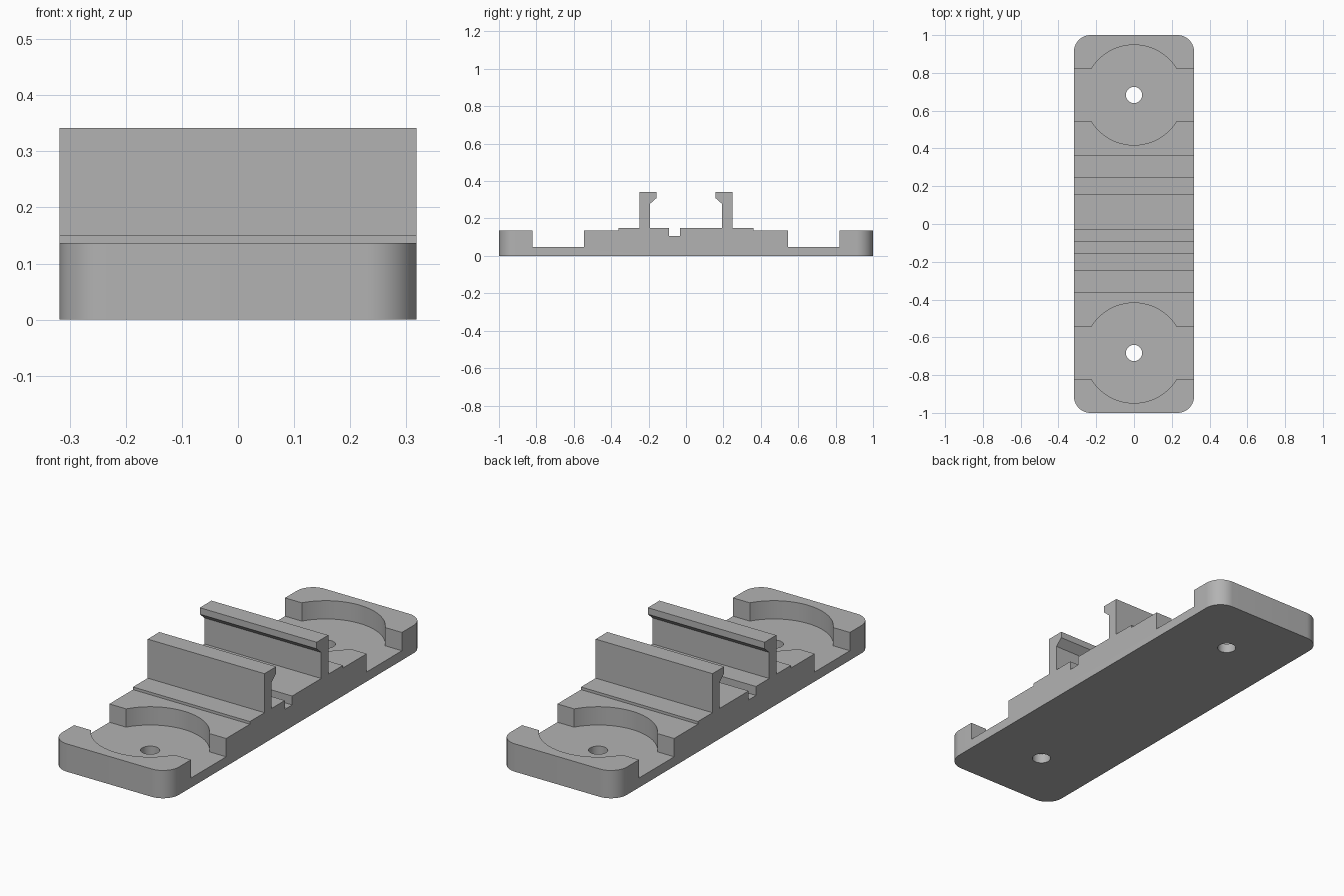
import bpy
import bmesh
import math

HALF_WIDTH = 0.318
CORNER = 0.088
END_Y = 0.683        # centre of each round pocket
FLOOR = 0.047        # pocket floor height

if "Cube" in bpy.data.objects:
    bpy.data.objects.remove(bpy.data.objects["Cube"])

grey = bpy.data.materials.new("plain_grey")
grey.use_nodes = True
colour = (0.45, 0.45, 0.45, 1)
grey.diffuse_color = colour
grey.node_tree.nodes["Principled BSDF"].inputs["Base Color"].default_value = colour


def prism(name, points, offset, round_ends=False):
    """Extrude a closed outline of 3D points by an offset vector."""
    bm = bmesh.new()
    face = bm.faces.new([bm.verts.new(p) for p in points])
    top = bmesh.ops.extrude_face_region(bm, geom=[face])["geom"]
    bmesh.ops.translate(bm, vec=offset,
                        verts=[v for v in top if isinstance(v, bmesh.types.BMVert)])
    if round_ends:
        corners = [e for e in bm.edges
                   if all(abs(v.co.y) > 0.99 for v in e.verts)
                   and abs(e.verts[0].co.z - e.verts[1].co.z) > 0.1]
        bmesh.ops.bevel(bm, geom=corners, offset=CORNER, segments=16,
                        affect='EDGES', profile=0.5)
    bmesh.ops.recalc_face_normals(bm, faces=bm.faces)
    mesh = bpy.data.meshes.new(name)
    bm.to_mesh(mesh)
    bm.free()
    obj = bpy.data.objects.new(name, mesh)
    bpy.context.collection.objects.link(obj)
    mesh.materials.append(grey)
    return obj


def cut(target, cutter):
    """Subtract a cutter and remove it."""
    cutter.hide_render = True
    mod = target.modifiers.new("cut", 'BOOLEAN')
    mod.operation = 'DIFFERENCE'
    mod.solver = 'EXACT'
    mod.object = cutter
    bpy.context.view_layer.objects.active = target
    bpy.ops.object.modifier_apply(modifier=mod.name)
    bpy.data.objects.remove(cutter)


def arc(radius, start, end, steps):
    return [(radius * math.cos(start + (end - start) * i / steps),
             radius * math.sin(start + (end - start) * i / steps))
            for i in range(steps + 1)]


# Side profile: base, raised pad and a hooked clip, front half outward to middle
half = [(1, 0), (1, 0.137), (0.362, 0.137), (0.362, 0.15), (0.248, 0.15),
        (0.248, 0.342), (0.157, 0.342), (0.157, 0.31), (0.193, 0.278), (0.193, 0.15)]
groove = [(-0.09, 0.15), (-0.09, 0.106), (-0.033, 0.106), (-0.033, 0.15)]
profile = [(-y, z) for y, z in half] + groove + half[::-1]
bracket = prism("clip_bracket", [(-HALF_WIDTH, y, z) for y, z in profile],
                (2 * HALF_WIDTH, 0, 0), round_ends=True)

# Round pockets with a slot through to both sides, and their screw holes
radius, slot = 0.265, 0.137
angle = math.asin(slot / radius)
side = HALF_WIDTH + 0.1
outline = (arc(radius, angle, math.pi - angle, 40) + [(-side, slot), (-side, -slot)]
           + arc(radius, math.pi + angle, 2 * math.pi - angle, 40)
           + [(side, -slot), (side, slot)])
hole = arc(0.043, 0, 2 * math.pi, 32)[:-1]
for y in (-END_Y, END_Y):
    cut(bracket, prism("pocket_cutter", [(px, y + py, FLOOR) for px, py in outline],
                       (0, 0, 0.3)))
    cut(bracket, prism("hole_cutter", [(px, y + py, -0.1) for px, py in hole],
                       (0, 0, 0.3)))

# Smooth curved walls, keeping edges sharp
bpy.ops.object.select_all(action='DESELECT')
bracket.select_set(True)
bpy.context.view_layer.objects.active = bracket
bpy.ops.object.shade_smooth_by_angle(angle=math.radians(30))
